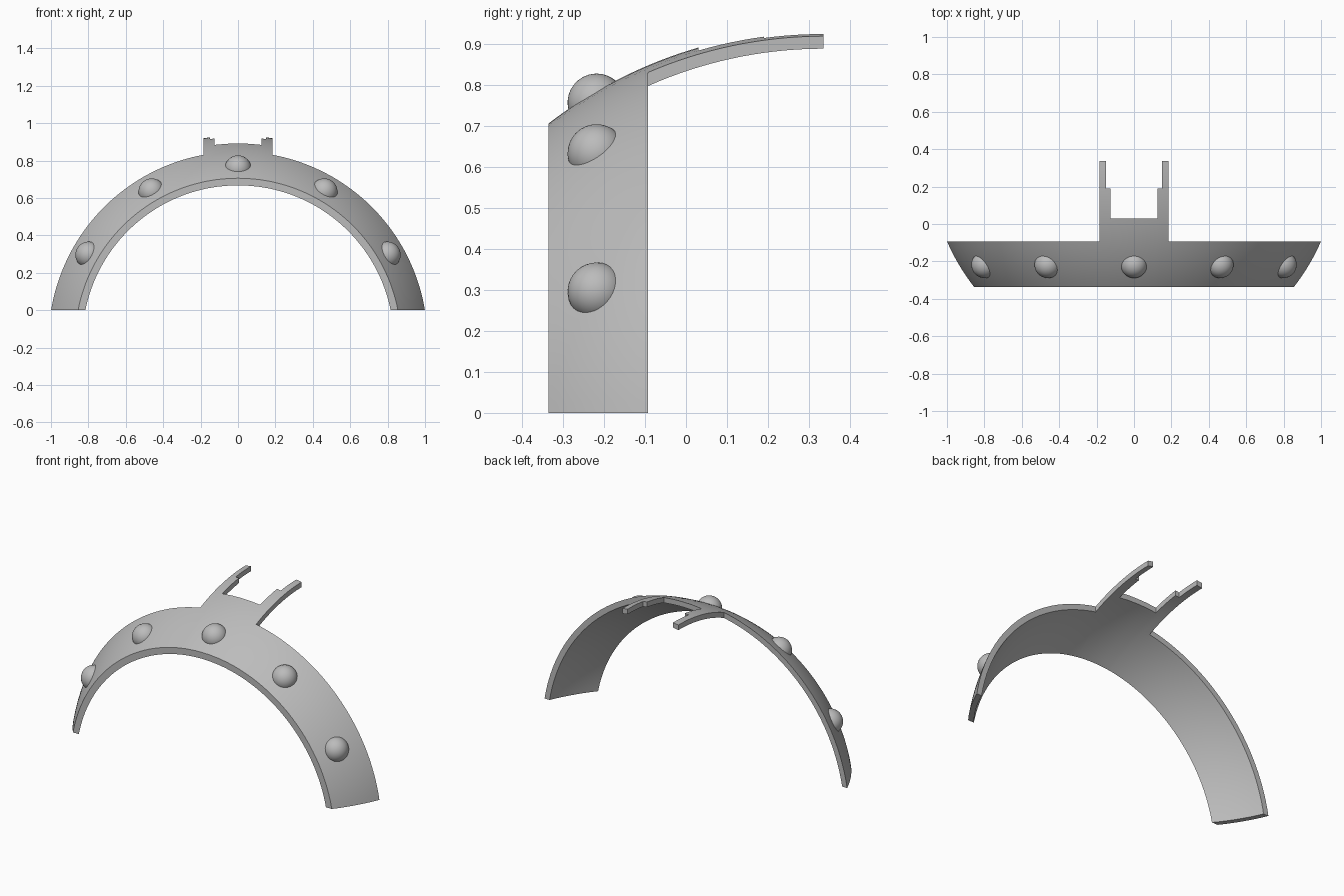
import bpy, bmesh, math
from mathutils import Matrix, Vector

cube = bpy.data.objects.get("Cube")
if cube:
    bpy.data.objects.remove(cube, do_unlink=True)

# Shell is a slice of a hollow sphere
CENTRE = Vector((0, 0.336, -0.165))
OUTER, INNER = 1.1, 1.07
FRONT, REAR, TIP = -0.336, -0.093, 0.336
TAB = 0.185

grey = bpy.data.materials.new("plain grey")
grey.use_nodes = True
grey.diffuse_color = (0.5, 0.5, 0.5, 1)
grey.node_tree.nodes["Principled BSDF"].inputs["Base Color"].default_value = (0.5, 0.5, 0.5, 1)


def finish(name, bm):
    mesh = bpy.data.meshes.new(name)
    bm.to_mesh(mesh)
    bm.free()
    mesh.materials.append(grey)
    obj = bpy.data.objects.new(name, mesh)
    bpy.context.collection.objects.link(obj)
    bpy.ops.object.select_all(action='DESELECT')
    obj.select_set(True)
    bpy.context.view_layer.objects.active = obj
    bpy.ops.object.shade_smooth_by_angle(angle=math.radians(35))
    return obj


def spread(a, b, n):
    return [a + (b - a) * k / n for k in range(n)]


def section(radius, y):
    """Radius of the sphere's cross-section at y, and its angle at ground level."""
    r = math.sqrt(radius ** 2 - (y - CENTRE.y) ** 2)
    return r, math.acos(-CENTRE.z / r)


# Columns across the arch (fractions of the half arc), rows front to back
rear_r, rear_lim = section(OUTER, REAR)
half = [math.asin(x / rear_r) / rear_lim for x in (0.0, 0.06, 0.125, 0.15)]
half += spread(math.asin(TAB / rear_r) / rear_lim, 1, 40) + [1.0]
cols = [-u for u in reversed(half[1:])] + half
rows = spread(FRONT, REAR, 10) + spread(REAR, 0.03, 5) + spread(0.03, 0.19, 6) + spread(0.19, TIP, 6) + [TIP]


def rear_x(u):
    return rear_r * math.sin(u * rear_lim)


def shell_point(u, y, radius):
    r, lim = section(radius, y)
    x = r * math.sin(u * lim)
    if y >= REAR and abs(rear_x(u)) < TAB + 0.001:
        x = rear_x(u)              # straight-sided tab
    z = CENTRE.z + math.sqrt(max(r * r - x * x, 0))
    return Vector((x, y, z))


def is_solid(x, y):
    """Plan outline: band, tab, and the stepped notch between two prongs."""
    if y < REAR:
        return True
    inner_edge = 0 if y < 0.03 else 0.125 if y < 0.19 else 0.15
    return inner_edge < abs(x) < TAB


# Arched band with forked tab
bm = bmesh.new()
verts = {}


def vert(key, radius):
    if (key, radius) not in verts:
        i, j = key
        verts[key, radius] = bm.verts.new(shell_point(cols[i], rows[j], radius))
    return verts[key, radius]


edges = set()
for j in range(len(rows) - 1):
    for i in range(len(cols) - 1):
        if is_solid(rear_x((cols[i] + cols[i + 1]) / 2), (rows[j] + rows[j + 1]) / 2):
            loop = [(i, j), (i + 1, j), (i + 1, j + 1), (i, j + 1)]
            bm.faces.new([vert(k, OUTER) for k in loop])
            bm.faces.new([vert(k, INNER) for k in reversed(loop)])
            edges.update(zip(loop, loop[1:] + loop[:1]))
for a, b in edges:
    if (b, a) not in edges:        # rim walls
        bm.faces.new([vert(b, OUTER), vert(a, OUTER), vert(a, INNER), vert(b, INNER)])
finish("arched_band", bm)

# Five domed studs, evenly fanned around the arch
names = ("right_lower", "right_upper", "top", "left_upper", "left_lower")
for k, name in enumerate(names):
    angle = math.radians(30 * (k - 2))
    normal = Vector((0.922 * math.sin(angle), -0.554, 0.922 * math.cos(angle)))
    bm = bmesh.new()
    bmesh.ops.create_uvsphere(bm, u_segments=32, v_segments=24, radius=0.071)
    cut = bmesh.ops.bisect_plane(bm, geom=bm.verts[:] + bm.edges[:] + bm.faces[:],
                                 plane_co=(0, 0, 0.004), plane_no=(0, 0, 1), clear_inner=True)
    rim = [e for e in cut["geom_cut"] if isinstance(e, bmesh.types.BMEdge)]
    bmesh.ops.holes_fill(bm, edges=rim, sides=0)
    bmesh.ops.recalc_face_normals(bm, faces=bm.faces[:])
    turn = normal.to_track_quat('Z', 'Y').to_matrix().to_4x4()
    bm.transform(Matrix.Translation(CENTRE + normal) @ turn)
    finish(name + "_stud", bm)
